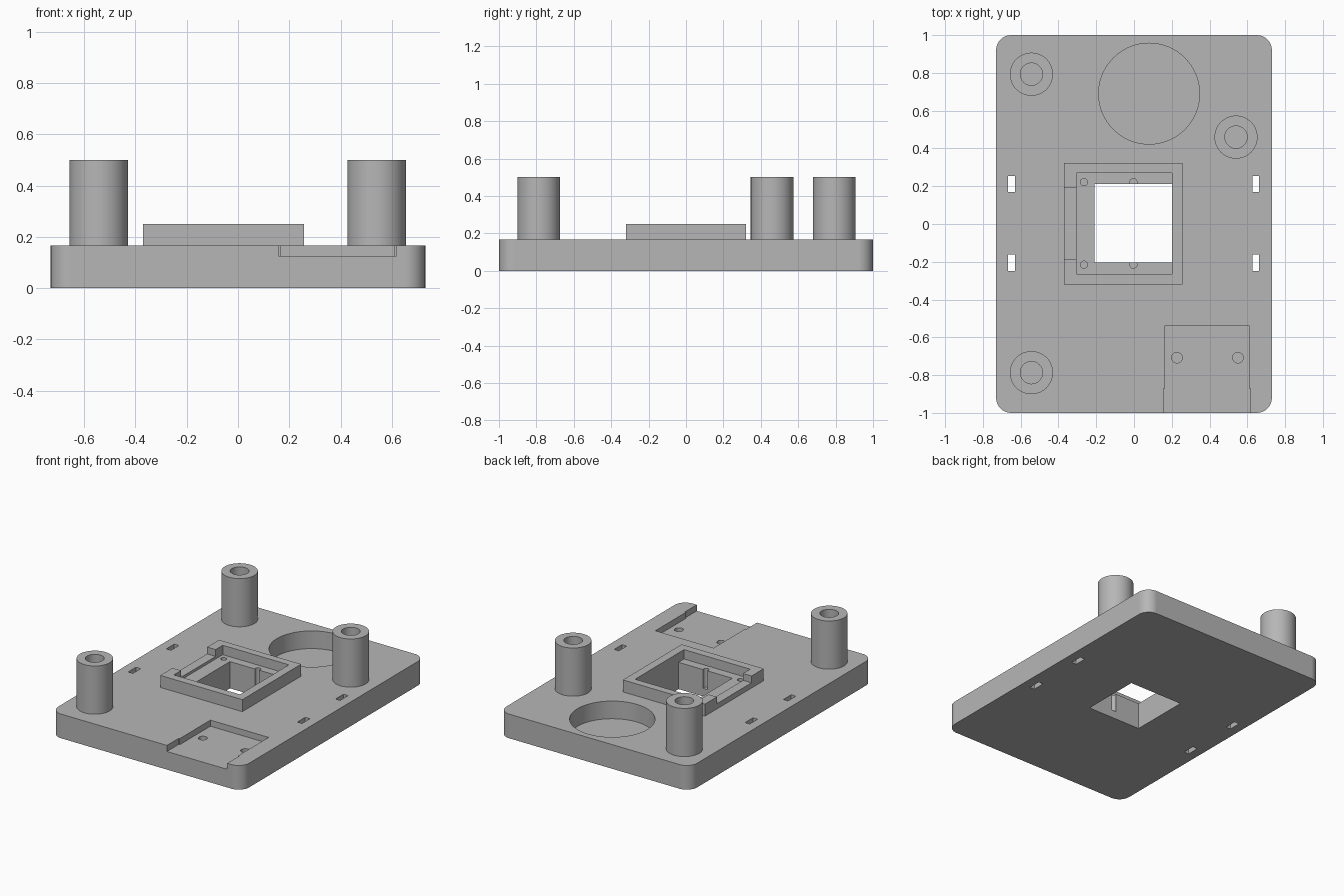
import bpy, bmesh, math
from mathutils import Matrix, Vector

default = bpy.data.objects.get("Cube")
if default:
    bpy.data.objects.remove(default, do_unlink=True)

grey = bpy.data.materials.new("plain grey")
grey.use_nodes = True
COLOR = (0.47, 0.47, 0.47, 1)
grey.diffuse_color = COLOR
grey.node_tree.nodes["Principled BSDF"].inputs["Base Color"].default_value = COLOR


def finish(bm, name):
    mesh = bpy.data.meshes.new(name)
    bm.to_mesh(mesh)
    bm.free()
    mesh.materials.append(grey)
    obj = bpy.data.objects.new(name, mesh)
    bpy.context.collection.objects.link(obj)
    return obj


def box(name, x, y, z, radius=0):
    """Box from (min, max) ranges, with optional rounded upright edges."""
    bm = bmesh.new()
    size = [r[1] - r[0] for r in (x, y, z)]
    mid = [(r[0] + r[1]) / 2 for r in (x, y, z)]
    bmesh.ops.create_cube(bm, size=1, matrix=Matrix.Translation(mid) @ Matrix.Diagonal((*size, 1)))
    if radius:
        upright = [e for e in bm.edges
                   if abs((e.verts[0].co - e.verts[1].co).normalized().z) > 0.9]
        bmesh.ops.bevel(bm, geom=upright, offset=radius, segments=10, profile=0.5, affect='EDGES')
    return finish(bm, name)


def cylinder(name, x, y, r, z, sides=64):
    bm = bmesh.new()
    bmesh.ops.create_cone(bm, cap_ends=True, segments=sides, radius1=r, radius2=r,
                          depth=z[1] - z[0],
                          matrix=Matrix.Translation((x, y, (z[0] + z[1]) / 2)))
    return finish(bm, name)


def cut(obj, cutters):
    """Subtract every cutter and bake the result."""
    for c in cutters:
        mod = obj.modifiers.new("cut", 'BOOLEAN')
        mod.operation = 'DIFFERENCE'
        mod.solver = 'EXACT'
        mod.object = c
    graph = bpy.context.evaluated_depsgraph_get()
    baked = bpy.data.meshes.new_from_object(obj.evaluated_get(graph))
    obj.modifiers.clear()
    obj.data = baked


def smooth(obj):
    bpy.ops.object.select_all(action='DESELECT')
    obj.select_set(True)
    bpy.context.view_layer.objects.active = obj
    bpy.ops.object.shade_smooth_by_angle(angle=math.radians(30))
    weighted = obj.modifiers.new("even shading", 'WEIGHTED_NORMAL')
    weighted.keep_sharp = True


TOP, POST_TOP, FRAME_TOP, LEDGE, OVER = 0.167, 0.5, 0.25, 0.185, 0.6

# Main plate and raised frame
plate = box("base_plate", (-0.73, 0.73), (-1, 1), (0, TOP), 0.08)
frame = box("socket_frame", (-0.37, 0.257), (-0.32, 0.322), (TOP, FRAME_TOP))

# Square opening, its ledge, cable notch and pin holes
window = [
    box("ledge_cut", (-0.305, 0.2), (-0.265, 0.27), (LEDGE, OVER)),
    box("window_cut", (-0.21, 0.2), (-0.205, 0.212), (-0.1, OVER)),
    box("notch_cut", (-0.4, -0.29), (-0.187, 0.192), (0.203, OVER)),
]
for x in (-0.265, -0.003):
    for y in (-0.215, 0.222):
        window.append(cylinder("pin_cut", x, y, 0.019, (0.055, OVER), 24))

# Round pocket, side slots and front connector recess
pockets = [
    cylinder("round_pocket_cut", 0.08, 0.69, 0.267, (0.045, OVER), 96),
    box("recess_cut", (0.165, 0.61), (-1.1, -0.537), (0.125, OVER)),
    box("recess_mouth_cut", (0.157, 0.618), (-1.1, -0.872), (0.125, OVER)),
]
for x in (0.227, 0.55):
    pockets.append(cylinder("recess_pin_cut", x, -0.708, 0.028, (0.045, OVER), 32))
for x in (-0.648, 0.645):
    for y in (-0.205, 0.212):
        pockets.append(box("slot_cut", (x - 0.018, x + 0.018), (y - 0.043, y + 0.043), (-0.1, OVER)))

cut(plate, window + pockets)
cut(frame, window)
smooth(plate)
smooth(frame)

# Hollow mounting posts
bores = []
posts = {"back_right_post": (-0.543, 0.793), "back_left_post": (0.54, 0.46),
         "front_right_post": (-0.543, -0.787)}
for name, (x, y) in posts.items():
    post = cylinder(name, x, y, 0.114, (TOP, POST_TOP))
    bore = cylinder("bore_cut", x, y, 0.059, (TOP + 0.01, OVER), 48)
    cut(post, [bore])
    smooth(post)
    bores.append(bore)

# Remove the cutters
for c in window + pockets + bores:
    bpy.data.objects.remove(c, do_unlink=True)
